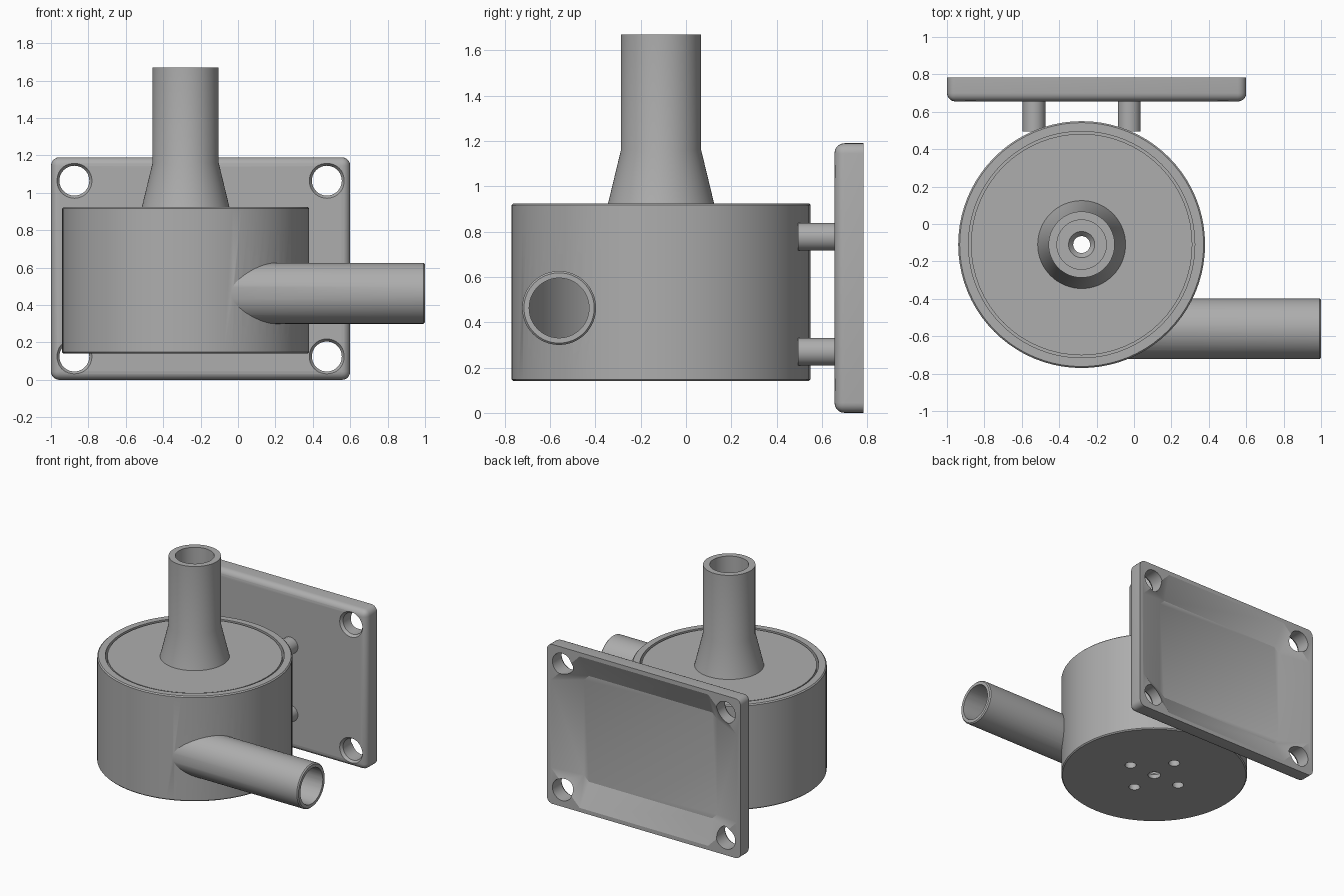
import bpy, bmesh, math
from mathutils import Matrix, Vector

if "Cube" in bpy.data.objects:
    bpy.data.objects.remove(bpy.data.objects["Cube"], do_unlink=True)

grey = bpy.data.materials.new("plain grey")
grey.use_nodes = True
grey.diffuse_color = (0.42, 0.42, 0.42, 1)
grey.node_tree.nodes["Principled BSDF"].inputs["Base Color"].default_value = (0.42, 0.42, 0.42, 1)

AXIS = Vector((-0.28, -0.11, 0))
TO_X = Matrix.Rotation(math.pi / 2, 4, 'Y')    # local z -> +x
TO_Y = Matrix.Rotation(-math.pi / 2, 4, 'X')   # local z -> +y


def finish(name, bm):
    bmesh.ops.recalc_face_normals(bm, faces=bm.faces)
    mesh = bpy.data.meshes.new(name)
    bm.to_mesh(mesh)
    bm.free()
    mesh.materials.append(grey)
    ob = bpy.data.objects.new(name, mesh)
    bpy.context.collection.objects.link(ob)
    return ob


def lathe(name, profile, place, turn=Matrix(), sides=64):
    """Closed (radius, height) outline swept round its axis."""
    bm = bmesh.new()
    rings = []
    for r, h in profile:
        if r == 0:
            rings.append([bm.verts.new((0, 0, h))] * sides)
        else:
            rings.append([bm.verts.new((r * math.cos(a), r * math.sin(a), h))
                          for a in (math.tau * i / sides for i in range(sides))])
    for a, b in zip(rings, rings[1:] + rings[:1]):
        for i in range(sides):
            j = (i + 1) % sides
            corners = list(dict.fromkeys((a[i], a[j], b[j], b[i])))
            if len(corners) > 2:
                bm.faces.new(corners)
    bm.transform(Matrix.Translation(place) @ turn)
    return finish(name, bm)


def rod(name, radius, length, place, turn=Matrix(), sides=48):
    return lathe(name, [(0, 0), (radius, 0), (radius, length), (0, length)],
                 place, turn, sides)


def select(ob):
    bpy.ops.object.select_all(action='DESELECT')
    ob.select_set(True)
    bpy.context.view_layer.objects.active = ob


def combine(ob, other, operation):
    mod = ob.modifiers.new(operation, 'BOOLEAN')
    mod.operation, mod.object, mod.solver = operation, other, 'EXACT'
    select(ob)
    bpy.ops.object.modifier_apply(modifier=mod.name)
    bpy.data.objects.remove(other, do_unlink=True)


# Hollow round chamber with a drain hole in its floor
chamber = lathe("chamber", [
    (0.045, 0.14), (0.652, 0.14), (0.66, 0.148), (0.66, 0.917), (0.652, 0.925),
    (0.605, 0.925), (0.605, 0.2), (0.07, 0.2), (0.045, 0.17)], AXIS, sides=80)

# Tangential outlet pipe, joined to the chamber wall and opened into it
PIPE = Vector((-0.28, -0.56, 0.463))
outlet = lathe("outlet_pipe", [(0, 0), (0.163, 0), (0.163, 1.272),
                               (0.155, 1.28), (0, 1.28)], PIPE, TO_X)
combine(outlet, rod("cavity_cutter", 0.605, 0.7, AXIS + Vector((0, 0, 0.2)), sides=80),
        'DIFFERENCE')
combine(chamber, outlet, 'UNION')
combine(chamber, rod("bore_cutter", 0.132, 1.5, PIPE, TO_X), 'DIFFERENCE')

# Four small holes round the drain
for dx, dy in ((1, 0), (-1, 0), (0, 1), (0, -1)):
    spot = AXIS + Vector((0.22 * dx, 0.22 * dy, 0.1))
    combine(chamber, rod("floor_cutter", 0.04, 0.2, spot, sides=24), 'DIFFERENCE')

# Lid with tapered inlet neck
lid = lathe("lid_and_inlet", [
    (0.132, 0.85), (0.592, 0.85), (0.592, 0.92), (0.235, 0.92), (0.177, 1.16),
    (0.177, 1.67), (0.132, 1.67)], AXIS)

# Mounting plate, rounded on its front edges and corners
PX, PZ, FRONT, BACK = -0.2, 0.595, 0.655, 0.783
HX, HZ = 0.8, 0.595
bm = bmesh.new()
bmesh.ops.create_cube(bm, size=1, matrix=Matrix.Translation((PX, (FRONT + BACK) / 2, PZ))
                      @ Matrix.Diagonal((2 * HX, BACK - FRONT, 2 * HZ, 1)))
edges = [e for e in bm.edges if min(v.co.y for v in e.verts) < FRONT + 0.01]
bmesh.ops.bevel(bm, geom=edges, offset=0.045, segments=5, profile=0.5, affect='EDGES')
plate = finish("mounting_plate", bm)


def octagon(bm, inset_x, inset_z, cut_x, cut_z, y):
    w, h = HX - inset_x, HZ - inset_z
    points = [(w, h - cut_z), (w - cut_x, h), (cut_x - w, h), (-w, h - cut_z),
              (-w, cut_z - h), (cut_x - w, -h), (w - cut_x, -h), (w, cut_z - h)]
    return [bm.verts.new((PX + x, y, PZ + z)) for x, z in points]


# Shallow sloped tray in the plate's back, leaving solid corners
bm = bmesh.new()
rings = [octagon(bm, 0.25, 0.2, 0.04, 0.04, BACK - 0.08),
         octagon(bm, 0.03, 0.03, 0.24, 0.24, BACK),
         octagon(bm, 0.03, 0.03, 0.24, 0.24, BACK + 0.1)]
bm.faces.new(rings[0])
bm.faces.new(rings[2])
for a, b in zip(rings, rings[1:]):
    for i in range(8):
        j = (i + 1) % 8
        bm.faces.new((a[i], a[j], b[j], b[i]))
combine(plate, finish("tray_cutter", bm), 'DIFFERENCE')

# Screw holes, slightly flared at the front
for sx in (-1, 1):
    for sz in (-1, 1):
        spot = (PX + 0.675 * sx, FRONT, PZ + 0.47 * sz)
        cutter = lathe("screw_cutter", [(0, -0.02), (0.094, -0.02), (0.094, 0),
                                        (0.08, 0.02), (0.08, 0.2), (0, 0.2)],
                       spot, TO_Y, 40)
        combine(plate, cutter, 'DIFFERENCE')

# Four posts between chamber and plate
posts = [rod("post", 0.061, 0.17, (x, 0.495, z), TO_Y, 32)
         for x in (-0.535, -0.025) for z in (0.27, 0.777)]

for ob in [chamber, lid, plate] + posts:
    select(ob)
    bpy.ops.object.shade_smooth_by_angle(angle=math.radians(25))
